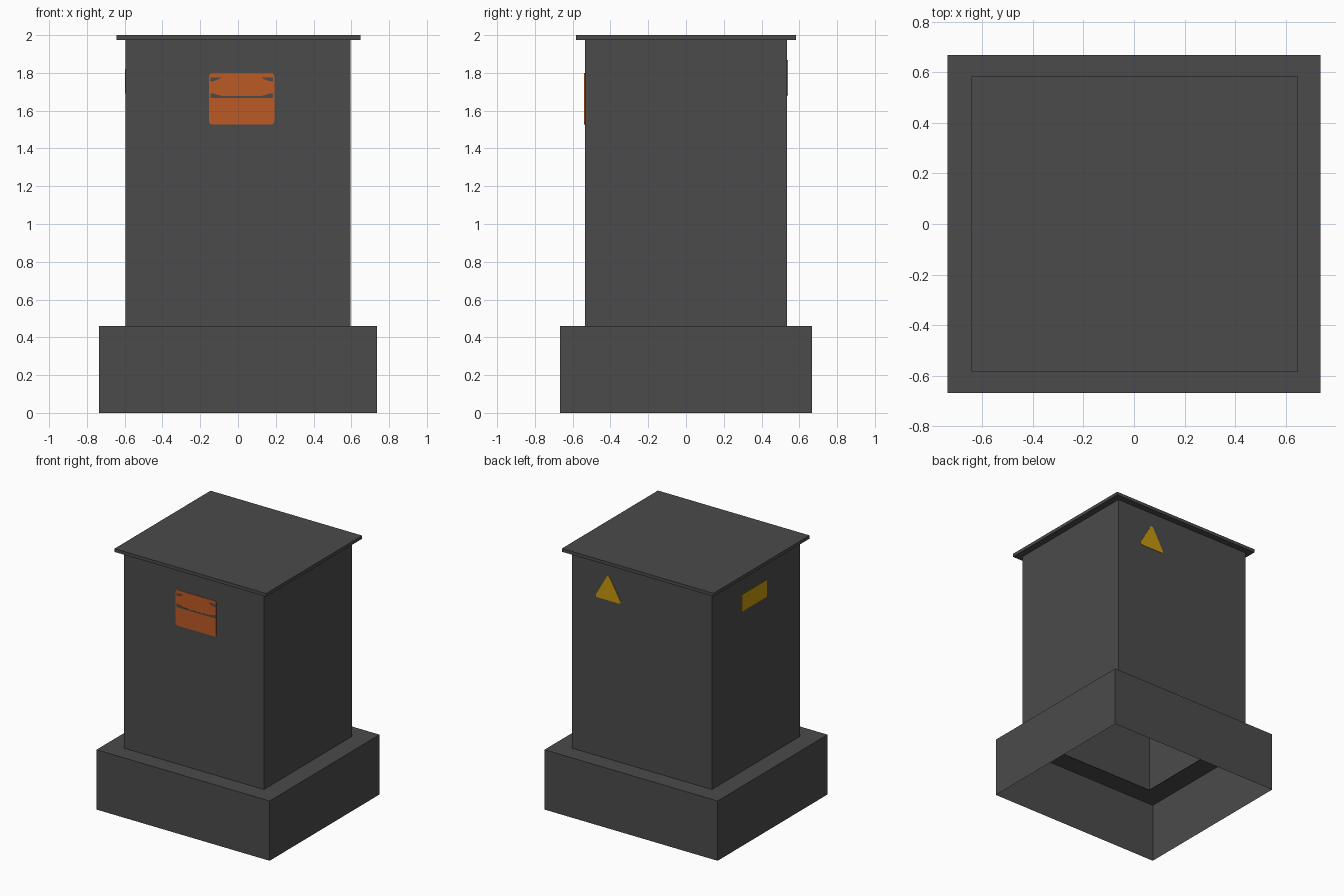
import bpy, bmesh
from mathutils import Vector

if "Cube" in bpy.data.objects:
    bpy.data.objects.remove(bpy.data.objects["Cube"])


def material(name, rgb):
    m = bpy.data.materials.new(name)
    m.diffuse_color = (*rgb, 1)
    m.use_nodes = True
    m.node_tree.nodes["Principled BSDF"].inputs["Base Color"].default_value = m.diffuse_color
    return m


GREY = material("charcoal", (0.07, 0.07, 0.07))
ORANGE = material("warning orange", (0.50, 0.102, 0.018))
YELLOW = material("warning yellow", (0.56, 0.31, 0.004))

BX, BY = 0.596, 0.536   # body half sizes
LEDGE = 0.46            # top of the plinth
CAP_Z = 1.975           # underside of the lid


def finish(name, bm, mat):
    me = bpy.data.meshes.new(name)
    bm.to_mesh(me)
    bm.free()
    me.materials.append(mat)
    ob = bpy.data.objects.new(name, me)
    bpy.context.collection.objects.link(ob)
    return ob


def ring(bm, hx, hy, z):
    return [bm.verts.new((sx * hx, sy * hy, z))
            for sx, sy in ((-1, -1), (1, -1), (1, 1), (-1, 1))]


def tube(name, levels, mat):
    """Open sheet skinned through a list of rectangles (half x, half y, z)."""
    bm = bmesh.new()
    loops = [ring(bm, *lv) for lv in levels]
    for a, b in zip(loops, loops[1:]):
        for i in range(4):
            j = (i + 1) % 4
            bm.faces.new((a[i], a[j], b[j], b[i]))
    return finish(name, bm, mat)


def rounded(pts, r, steps=5):
    """Round every corner of a polygon with a small curve."""
    out = []
    for i, p in enumerate(pts):
        p = Vector(p)
        a = p + (Vector(pts[i - 1]) - p).normalized() * r
        b = p + (Vector(pts[(i + 1) % len(pts)]) - p).normalized() * r
        for k in range(steps + 1):
            t = k / steps
            out.append(a * (1 - t) ** 2 + p * 2 * t * (1 - t) + b * t * t)
    return out


def plate(name, pts, to_world, normal, mat, thick=0.003):
    """Thin plate standing on a wall of the body."""
    bm = bmesh.new()
    f = bm.faces.new([bm.verts.new(to_world(u, z)) for u, z in pts])
    ext = bmesh.ops.extrude_face_region(bm, geom=[f])
    bmesh.ops.translate(bm, vec=Vector(normal) * thick,
                        verts=[v for v in ext["geom"] if isinstance(v, bmesh.types.BMVert)])
    bmesh.ops.recalc_face_normals(bm, faces=bm.faces)
    return finish(name, bm, mat)


def box_pts(u0, u1, z0, z1):
    return [(u0, z0), (u1, z0), (u1, z1), (u0, z1)]


# Hollow plinth with an open bottom and a ledge round the body
tube("plinth", [(0.737, 0.668, 0), (0.737, 0.668, LEDGE), (0.575, 0.515, LEDGE)], GREY)

# Cabinet body, open below
tube("cabinet_body", [(BX, BY, LEDGE), (BX, BY, CAP_Z)], GREY)

# Overhanging lid
bm = bmesh.new()
bmesh.ops.create_cube(bm, size=1)
bmesh.ops.scale(bm, vec=(1.29, 1.167, 2 - CAP_Z), verts=bm.verts)
bmesh.ops.translate(bm, vec=(0.0025, 0, (2 + CAP_Z) / 2), verts=bm.verts)
finish("lid", bm, GREY)


# Wall mappings
def front(u, z):
    return (u, -BY, z)


def front_sign(u, z):
    return (u, -BY - 0.003, z)


def back(u, z):
    return (u, BY, z)


def left(u, z):
    return (-BX, u, z)


# Front warning sign
plate("front_warning_sign", rounded(box_pts(-0.153, 0.192, 1.526, 1.80), 0.02),
      front, (0, -1, 0), ORANGE)

# Dark slivers around the oval field of the front sign, mirrored about its middle
MID = 0.0195
for side, s in (("left", -1), ("right", 1)):
    upper = [(0.165, 1.775), (0.105, 1.775), (0.13, 1.762), (0.155, 1.755), (0.165, 1.755)]
    lower = [(0.165, 1.69), (0.145, 1.69), (0.11, 1.679), (0, 1.677),
             (0, 1.667), (0.165, 1.667)]
    for nm, pts in (("upper", upper), ("lower", lower)):
        plate(f"front_sign_{nm}_{side}_field", [(MID + s * u, z) for u, z in pts],
              front_sign, (0, -1, 0), GREY, 0.001)

# Triangular hazard sign on the back
plate("back_hazard_triangle",
      rounded([(0.17, 1.68), (0.40, 1.68), (0.285, 1.882)], 0.03),
      back, (0, 1, 0), YELLOW)

# Rectangular sign on the left wall
plate("left_notice_plate", rounded(box_pts(-0.128, 0.176, 1.69, 1.82), 0.012),
      left, (-1, 0, 0), YELLOW)
